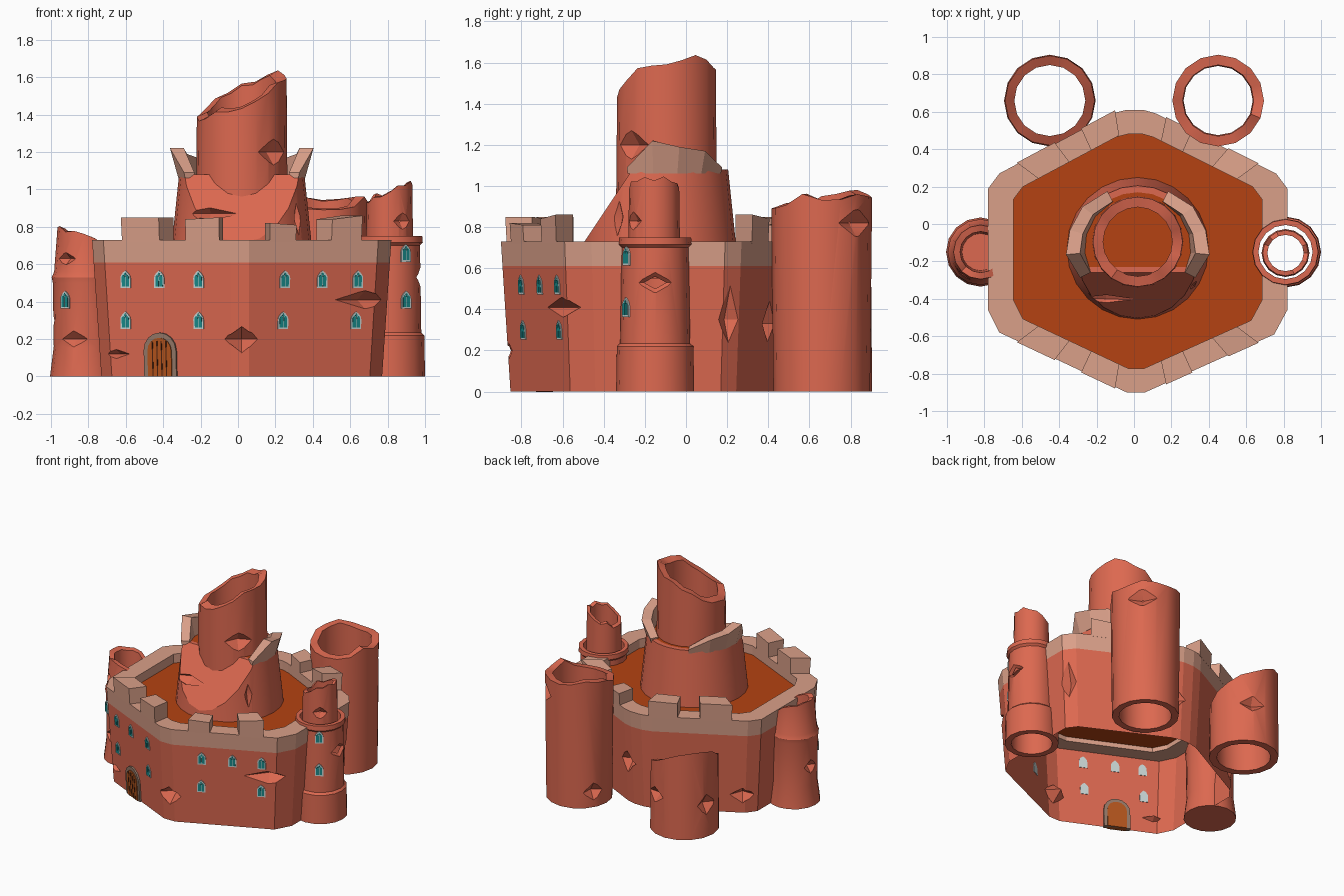
import bpy, bmesh, math, random
from mathutils import Vector, Matrix

if "Cube" in bpy.data.objects:
    bpy.data.objects.remove(bpy.data.objects["Cube"])
random.seed(4)


def material(name, r, g, b):
    m = bpy.data.materials.new(name)
    m.diffuse_color = (r, g, b, 1)
    m.use_nodes = True
    m.node_tree.nodes["Principled BSDF"].inputs["Base Color"].default_value = m.diffuse_color
    return m


RED = material("red_clay", 0.72, 0.14, 0.08)
TAN = material("tan_stone", 0.70, 0.35, 0.25)
FLOOR = material("orange_floor", 0.46, 0.055, 0.006)
DOOR = material("door_wood", 0.46, 0.09, 0.012)
SEAM = material("door_seam", 0.07, 0.015, 0.005)
ARCH = material("arch_stone", 0.30, 0.19, 0.14)
PANE = material("teal_glass", 0.01, 0.26, 0.26)
FRAME = material("pale_window_frame", 0.58, 0.67, 0.66)


def finish(name, bm, *mats):
    bmesh.ops.recalc_face_normals(bm, faces=bm.faces[:])
    me = bpy.data.meshes.new(name)
    bm.to_mesh(me)
    bm.free()
    for m in mats:
        me.materials.append(m)
    ob = bpy.data.objects.new(name, me)
    bpy.context.collection.objects.link(ob)
    return ob


def loft(name, rings, mat, loop=False):
    """Skin point rings; loop joins the last ring to the first, otherwise cap both ends."""
    bm = bmesh.new()
    vs = [[bm.verts.new(p) for p in r] for r in rings]
    n = len(vs[0])
    pairs = list(zip(vs, vs[1:])) + ([(vs[-1], vs[0])] if loop else [])
    for a, b in pairs:
        for i in range(n):
            bm.faces.new((a[i], a[(i + 1) % n], b[(i + 1) % n], b[i]))
    if not loop:
        bm.faces.new(vs[0])
        bm.faces.new(vs[-1])
    return finish(name, bm, mat)


def smooth(ob, angle=32):
    bpy.ops.object.select_all(action='DESELECT')
    ob.select_set(True)
    bpy.context.view_layer.objects.active = ob
    bpy.ops.object.shade_smooth_by_angle(angle=math.radians(angle))


def subtract(ob, cutter):
    mod = ob.modifiers.new("cut", 'BOOLEAN')
    mod.operation, mod.solver, mod.object = 'DIFFERENCE', 'EXACT', cutter
    bpy.context.view_layer.objects.active = ob
    bpy.ops.object.modifier_apply(modifier=mod.name)
    bpy.data.objects.remove(cutter)


def chip(ob, dents):
    """Cut diamond-shaped dents: (point, outward angle, half width, half height, depth)."""
    bm = bmesh.new()
    for p, ang, w, h, d in dents:
        a = math.radians(ang)
        n, u, z = Vector((math.cos(a), math.sin(a), 0)), Vector((-math.sin(a), math.cos(a), 0)), Vector((0, 0, 1))
        p = Vector(p)
        r = [bm.verts.new(p + q) for q in (u * w, z * h, -u * w, -z * h)]
        for tip in (bm.verts.new(p + n * d), bm.verts.new(p - n * d)):
            for i in range(4):
                bm.faces.new((r[i], r[(i + 1) % 4], tip))
    subtract(ob, finish("dent_cutter", bm))


# ---- Main wall: chamfered hexagon, slightly flared
C = Vector((0.02, -0.15, 0))
OUT = [(-.04, -.9), (.06, -.9), (.75, -.59), (.82, -.46), (.82, .19), (.76, .27), (.12, .59), (.05, .61),
       (-.04, .61), (-.12, .59), (-.72, .27), (-.78, .19), (-.78, -.46), (-.72, -.58)]


def flare(z):
    return 0.938 + 0.062 * z / 0.73


def scaled(p, s, z):
    return Vector((C.x + (p[0] - C.x) * s, C.y + (p[1] - C.y) * s, z))


def ring(s, z):
    return [scaled(p, s, z) for p in OUT]


def edge(x, back=False):
    """Height-free point and slope of the outline at x, on the front or back edges."""
    i, j = ((6, 5) if x > 0 else (9, 10)) if back else ((1, 2) if x > 0 else (0, 13))
    (x0, y0), (x1, y1) = OUT[i], OUT[j]
    m = (y1 - y0) / (x1 - x0)
    return (x, y0 + m * (x - x0)), m


def wall_frame(x, z):
    s = flare(z)
    p, m = edge(C.x + (x - C.x) / s)
    n = Vector((m, -1, 0)).normalized()
    return frame(scaled(p, s, z), n, 0.06)


def frame(p, n, tilt=0):
    u = Vector((-n.y, n.x, 0))
    v = (n * tilt + Vector((0, 0, 1))).normalized()
    M = Matrix((u, v, u.cross(v))).transposed().to_4x4()
    M.translation = p
    return M


def well():
    return loft("well_cutter", [[(.81 + .155 * math.cos(k * math.pi / 8), -.15 + .155 * math.sin(k * math.pi / 8), z)
                                 for k in range(16)] for z in (-.1, 1.2)], None)


wall = loft("main_wall", [ring(flare(0), 0), ring(flare(.61), .61)], RED)
subtract(wall, well())
chip(wall, [((.02, -.86, .2), -90, .10, .075, .09), (wall_frame(-.65, .12).translation, -116, .08, .025, .05),
            (wall_frame(.68, .41).translation, -62, .2, .05, .09), ((.79, .22, .35), 30, .09, .19, .07),
            ((.1, .565, .32), 80, .09, .09, .06), ((-.66, .25, .14), 125, .09, .07, .06),
            ((.45, .41, .33), 63, .08, .12, .06)])
bm = bmesh.new()
bm.from_mesh(wall.data)
caps = [f for f in bm.faces if abs(f.normal.z) > .99 and f.calc_center_median().z in (0,)
        or abs(f.normal.z) > .99 and not .01 < f.calc_center_median().z < .6]
bmesh.ops.delete(bm, geom=caps, context='FACES')
bm.to_mesh(wall.data)
bm.free()

# ---- Tan parapet, merlons and courtyard floor
INNER = 0.83
rim = loft("parapet", [ring(flare(.61), .61), ring(1, .73), ring(INNER, .73), ring(INNER, .61)], TAN, True)
subtract(rim, well())
court = loft("courtyard_floor", [ring(INNER + .01, .645), ring(INNER + .01, .66)], FLOOR)
subtract(court, well())
for x0, x1, h0, h1 in [(-.62, -.42, .85, .85), (-.28, -.1, .84, .85), (.17, .31, .82, .81), (.5, .66, .84, .86)]:
    for back in (False, True):
        a, b = edge(x0, back)[0], edge(x1, back)[0]
        loft("merlon", [[scaled(a, 1, .72), scaled(b, 1, .72), scaled(b, INNER, .72), scaled(a, INNER, .72)],
                        [scaled(a, 1.01, h0), scaled(b, 1.01, h1), scaled(b, INNER, h1), scaled(a, INNER, h0)]], TAN)


# ---- Round towers with broken tops
def tower(name, cx, cy, outer, inner, slope, rough, n=16, closed=False, dents=()):
    """outer / inner are (radius, z) profiles; the last outer and first inner ring follow the broken top."""
    jag = [random.uniform(-rough, rough) for _ in range(n)]
    rings = []
    for k, (r, z) in enumerate(outer + inner):
        top = k in (len(outer) - 1, len(outer))
        pts = []
        for i in range(n):
            a = 2 * math.pi * i / n
            x, y = r * math.cos(a), r * math.sin(a)
            pts.append((cx + x, cy + y, z + (slope[0] * x + slope[1] * y + jag[i] if top else 0)))
        rings.append(pts)
    ob = loft(name, rings, RED, not closed)
    if dents:
        chip(ob, [((cx + r * math.cos(math.radians(a)), cy + r * math.sin(math.radians(a)), z), a, w, h, d)
                  for a, r, z, w, h, d in dents])
    smooth(ob)
    return ob


tower("back_right_tower", .45, .66, [(.235, 0), (.245, .94)], [(.19, .94), (.185, 0)], (.03, .12), .03,
      dents=[(45, .24, .82, .16, .07, .055), (150, .235, .12, .1, .07, .05)])
tower("back_left_tower", -.45, .66, [(.245, 0), (.24, .53)], [(.19, .53), (.19, 0)], (-.4, .35), .015,
      dents=[(65, .24, .3, .13, .06, .05), (165, .24, .25, .1, .08, .05)])
tower("right_tower", .81, -.15, [(.19, 0), (.186, .22), (.17, .235), (.163, .7), (.178, .715), (.175, .75)],
      [(.145, .75), (.145, 0)], (0, 0), 0, dents=[(0, .165, .53, .14, .05, .05)])
tower("right_turret", .81, -.155, [(.128, .55), (.122, .99)], [(.097, .99), (.097, .55)], (.45, 0), .02,
      dents=[(-55, .122, .83, .08, .045, .03)])
tower("left_tower", -.82, -.15, [(.185, 0), (.165, .16), (.17, .5), (.176, .53), (.163, .56), (.145, .745)],
      [(.11, .745), (.10, .55)], (-.45, 0), .02, closed=True,
      dents=[(230, .155, .63, .08, .035, .04), (250, .172, .2, .13, .05, .05), (170, .17, .3, .08, .06, .05)])

# ---- Keep: sliced cone base with an orange deck, then the tall tower
K = Vector((.02, -.13, 0))
bm = bmesh.new()
bmesh.ops.create_cone(bm, cap_ends=True, segments=24, radius1=.38, radius2=.335, depth=.43,
                      matrix=Matrix.Translation(K + Vector((0, 0, .865))))
cut = bmesh.ops.bisect_plane(bm, geom=bm.verts[:] + bm.edges[:] + bm.faces[:], plane_co=(0, -.26, 1.08),
                             plane_no=(0, -.36, .24), clear_outer=True)
bmesh.ops.contextual_create(bm, geom=[e for e in cut['geom_cut'] if isinstance(e, bmesh.types.BMEdge)])
keep = finish("keep_base", bm, RED)
chip(keep, [((-.15, -.40, .87), -92, .16, .045, .07), ((.32, -.33, .85), -35, .03, .11, .04)])
bm = bmesh.new()
bm.from_mesh(keep.data)
deck = [f for f in bm.faces if f.normal.z > .99 and f.calc_center_median().z > 1.07]
bmesh.ops.inset_region(bm, faces=deck, thickness=.035)
for f in deck:
    f.material_index = 1
bm.to_mesh(keep.data)
bm.free()
keep.data.materials.append(FLOOR)
smooth(keep, 25)
tower("keep_tower", .02, -.095, [(.245, .9), (.24, 1.5)], [(.185, 1.5), (.185, .9)], (.46, .2), .02, n=20,
      dents=[(-45, .24, 1.2, .15, .07, .055)])

# ---- Two curved tan battlements on the keep
for side in (1, -1):
    rings = []
    for ang, top in [(-27, 1.09), (-5, 1.22), (15, 1.19), (37, 1.17), (62, 1.09)]:
        a, f = math.radians(ang), (top - 1.07) / .15
        rings.append([K + Vector((side * r * math.cos(a), r * math.sin(a), z)) for r, z in
                      [(.34, 1.06), (.34 + .045 * f, top), (.28 + .03 * f, top), (.28, 1.06)]])
    loft("keep_battlement", rings, TAN)


# ---- Plates: windows and door
def plate(name, M, pts, d0, d1, mat):
    return loft(name, [[M @ Vector((x, y, d)) for x, y in pts] for d in (d0, d1)], mat)


def arch(w, h, pointed=False, cx=0, y0=0):
    pts = [(cx - w, y0), (cx + w, y0)]
    if pointed:
        side = [(w * (1 - s * s), y0 + h - 1.4 * w * (1 - s)) for s in (0, .35, .7)]
        return pts + [(cx + x, y) for x, y in side] + [(cx, y0 + h)] + [(cx - x, y) for x, y in side[::-1]]
    return pts + [(cx + w * math.cos(t * math.pi / 8), y0 + h - w + w * math.sin(t * math.pi / 8)) for t in range(9)]


def window(M):
    plate("window_frame", M, arch(.03, .094, True, 0, -.047), -.003, .005, FRAME)
    for s in (-1, 1):
        plate("window_pane", M, arch(.0095, .062, True, s * .0115, -.038), .003, .007, PANE)
    plate("window_top_pane", M, [(0, .016), (.008, .026), (0, .037), (-.008, .026)], .003, .007, PANE)


for z, xs in ((.52, (-.6, -.42, -.21, .25, .45, .64)), (.3, (-.6, -.21, .24, .63))):
    for x in xs:
        window(wall_frame(x, z))
for cx, ang, r, z in ((.81, -58, .163, .66), (.81, -58, .167, .41), (-.82, -128, .168, .41)):
    n = Vector((math.cos(math.radians(ang)), math.sin(math.radians(ang)), 0))
    window(frame(Vector((cx, -.15, z)) + n * r, n))

gate = wall_frame(-.41, 0)
plate("door_arch", gate, arch(.095, .235), -.02, .012, ARCH)
plate("door", gate, arch(.07, .208), -.025, .018, DOOR)
for x in (-.04, -.013, .013, .04):
    plate("door_seam", gate, [(x - .003, 0), (x + .003, 0), (x + .003, .19), (x - .003, .19)], .015, .02, SEAM)
